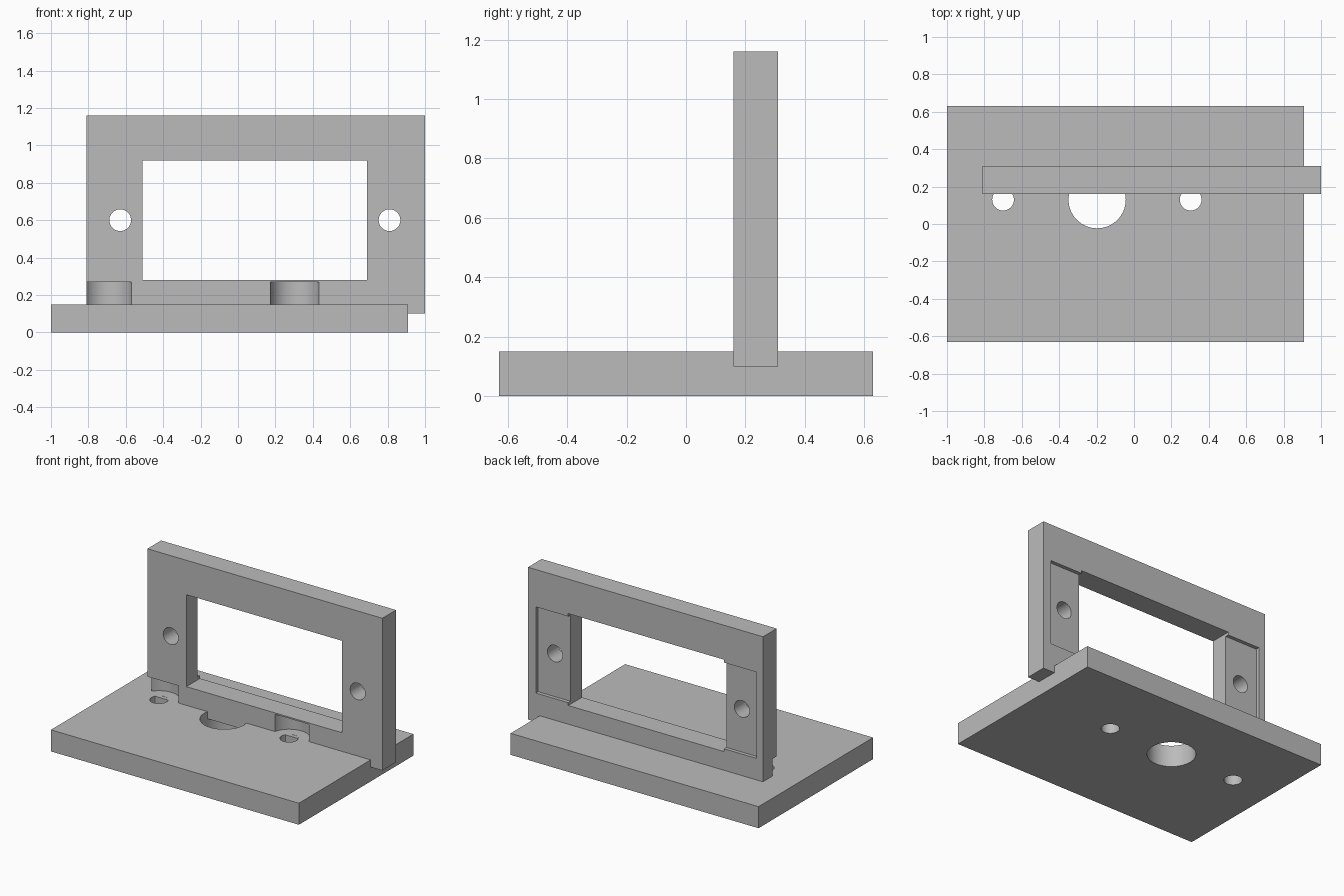
import bpy
from math import radians

default = bpy.data.objects.get("Cube")
if default:
    bpy.data.objects.remove(default, do_unlink=True)

# One plain grey for the whole bracket
grey = bpy.data.materials.new("plain_grey")
grey.use_nodes = True
colour = (0.5, 0.5, 0.5, 1)
grey.diffuse_color = colour
grey.node_tree.nodes["Principled BSDF"].inputs["Base Color"].default_value = colour


def box(name, x, y, z):
    """Box from (min, max) pairs on each axis."""
    spans = (x, y, z)
    bpy.ops.mesh.primitive_cube_add(size=1, location=[(a + b) / 2 for a, b in spans])
    ob = bpy.context.object
    ob.name = name
    ob.scale = [b - a for a, b in spans]
    bpy.ops.object.transform_apply(location=True, rotation=True, scale=True)
    ob.data.materials.append(grey)
    return ob


def rod(name, centre, radius, depth, along_y=False):
    """Round cutter, upright or lying front to back."""
    bpy.ops.mesh.primitive_cylinder_add(
        vertices=64, radius=radius, depth=depth, location=centre,
        rotation=(radians(90) if along_y else 0, 0, 0))
    ob = bpy.context.object
    ob.name = name
    bpy.ops.object.transform_apply(location=True, rotation=True, scale=True)
    ob.data.materials.append(grey)
    return ob


def cut(target, cutters):
    """Subtract every cutter, then discard it."""
    bpy.ops.object.select_all(action='DESELECT')
    target.select_set(True)
    bpy.context.view_layer.objects.active = target
    for cutter in cutters:
        mod = target.modifiers.new("cut", 'BOOLEAN')
        mod.operation = 'DIFFERENCE'
        mod.solver = 'EXACT'
        mod.object = cutter
        bpy.ops.object.modifier_apply(modifier=mod.name)
        bpy.data.objects.remove(cutter, do_unlink=True)
    bpy.ops.object.shade_smooth_by_angle(angle=radians(30))


BOLT_X = (-0.70, 0.303)   # bolt holes in the base
SCREW_X = (-0.63, 0.81)   # screw holes beside the window
HOLE_Y = 0.13
HOLE_R = 0.058
BASE_TOP = 0.15

# Base plate with a large centre hole and two bolt holes
base = box("base_plate", (-1, 0.91), (-0.63, 0.63), (0, BASE_TOP))
cutters = [rod("bolt_hole", (x, HOLE_Y, 0.1), HOLE_R, 1) for x in BOLT_X]
cutters.append(rod("centre_hole", (-0.197, HOLE_Y, 0.1), 0.153, 1))
cut(base, cutters)

# Upright frame with window, shallow rear recess, screw holes and bolt clearances
frame = box("upright_frame", (-0.81, 1), (0.16, 0.31), (0.1, 1.16))
cutters = [
    box("window", (-0.51, 0.69), (0, 0.5), (0.28, 0.92)),
    box("rear_recess", (-0.76, 0.94), (0.285, 0.5), (0.3, 0.9)),
]
cutters += [rod("screw_hole", (x, 0.23, 0.6), HOLE_R, 1, True) for x in SCREW_X]
clear_low, clear_high = BASE_TOP - 0.001, 0.27
cutters += [rod("bolt_clearance", (x, HOLE_Y, (clear_low + clear_high) / 2),
                0.134, clear_high - clear_low) for x in BOLT_X]
cut(frame, cutters)
